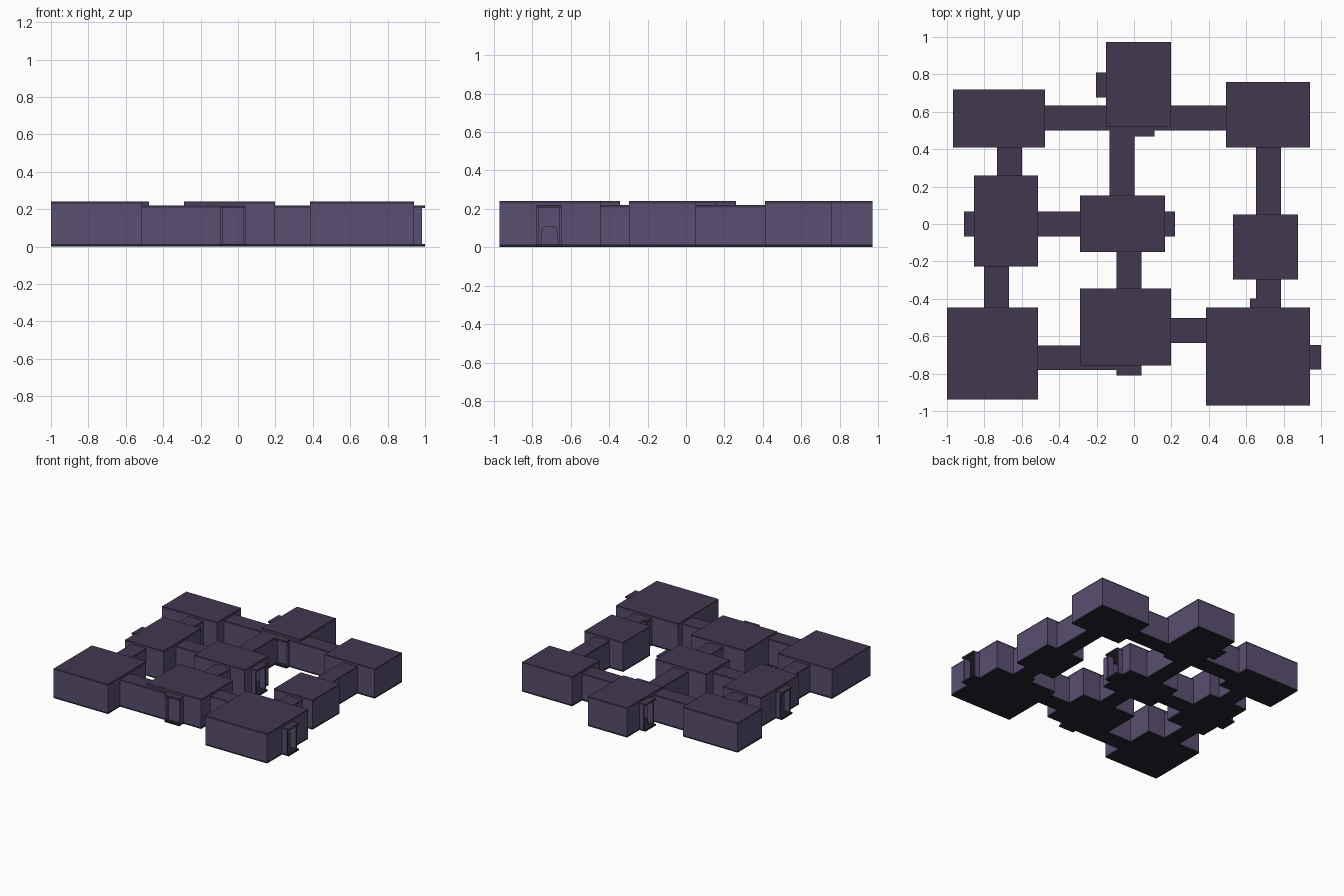
import bpy, bmesh, math

if "Cube" in bpy.data.objects:
    bpy.data.objects.remove(bpy.data.objects["Cube"])

DY = -0.007            # centring shift
T = 0.013              # wall / slab thickness
ROOM_H, HALL_H = 0.24, 0.22


def material(name, rgb):
    m = bpy.data.materials.new(name)
    m.diffuse_color = (*rgb, 1)
    m.use_nodes = True
    m.node_tree.nodes["Principled BSDF"].inputs["Base Color"].default_value = m.diffuse_color
    return m


WALL, ROOF, FLOOR = 0, 1, 2
MATS = [material("wall_stone", (0.10, 0.078, 0.16)),
        material("roof_stone", (0.055, 0.040, 0.078)),
        material("floor_stone", (0.016, 0.016, 0.030))]


def build(name, boxes):
    """One object from boxes (x0, x1, y0, y1, z0, z1, material)."""
    bm = bmesh.new()
    for x0, x1, y0, y1, z0, z1, mat in boxes:
        if x1 - x0 < 1e-4 or y1 - y0 < 1e-4:
            continue
        vs = bmesh.ops.create_cube(bm, size=1)["verts"]
        for v in vs:
            v.co = ((x0 + x1) / 2 + v.co.x * (x1 - x0),
                    (y0 + y1) / 2 + v.co.y * (y1 - y0) + DY,
                    (z0 + z1) / 2 + v.co.z * (z1 - z0))
        for f in {f for v in vs for f in v.link_faces}:
            f.material_index = mat
    me = bpy.data.meshes.new(name)
    bm.to_mesh(me)
    bm.free()
    for m in MATS:
        me.materials.append(m)
    ob = bpy.data.objects.new(name, me)
    bpy.context.collection.objects.link(ob)
    return ob


# Rooms: x0, x1, y0, y1
ROOMS = {
    "back_left_room": (-0.968, -0.476, 0.417, 0.727),
    "back_room": (-0.150, 0.198, 0.529, 0.979),
    "back_right_room": (0.492, 0.941, 0.417, 0.765),
    "left_room": (-0.856, -0.513, -0.219, 0.267),
    "centre_room": (-0.289, 0.166, -0.144, 0.160),
    "right_room": (0.529, 0.877, -0.289, 0.059),
    "front_left_room": (-1.000, -0.513, -0.439, -0.930),
    "front_room": (-0.289, 0.198, -0.749, -0.337),
    "front_right_room": (0.385, 0.941, -0.963, -0.439),
}
ROOMS = {k: (a, b, min(c, d), max(c, d)) for k, (a, b, c, d) in ROOMS.items()}

# Passages: axis, x0, x1, y0, y1, which ends are open porches (-1, 0, 1)
e = T
HALLS = {
    "back_hall": ("x", -0.476 - e, 0.492 + e, 0.508, 0.640, 0),
    "back_left_hall": ("y", -0.733, -0.599, 0.267 - e, 0.417 + e, 0),
    "back_right_hall": ("y", 0.652, 0.786, 0.059 - e, 0.417 + e, 0),
    "back_centre_hall": ("y", -0.130, 0.002, 0.160 - e, 0.529 + e, 0),
    "left_centre_hall": ("x", -0.513 - e, -0.289 + e, -0.059, 0.075, 0),
    "left_front_hall": ("y", -0.802, -0.668, -0.439 - e, -0.219 + e, 0),
    "centre_front_hall": ("y", -0.093, 0.039, -0.337 - e, -0.144 + e, 0),
    "front_left_hall": ("x", -0.513 - e, 0.037, -0.773, -0.642, 0),
    "front_right_hall": ("x", 0.198 - e, 0.385 + e, -0.628, -0.496, 0),
    "right_front_hall": ("y", 0.652, 0.786, -0.439 - e, -0.289 + e, 0),
    "back_room_side_porch": ("x", -0.203, -0.150 + e, 0.684, 0.818, -1),
    "back_room_inner_porch": ("y", -0.022, 0.110, 0.474, 0.529 + e, -1),
    "left_room_porch": ("x", -0.909, -0.856 + e, -0.059, 0.075, -1),
    "centre_room_porch": ("x", 0.166 - e, 0.219, -0.059, 0.075, 1),
    "front_room_porch": ("y", -0.093, 0.039, -0.803, -0.749 + e, -1),
    "front_right_side_porch": ("x", 0.941 - e, 1.000, -0.771, -0.640, 1),
    "front_right_inner_porch": ("y", 0.620, 0.752, -0.439 - e, -0.390, 1),
}


def wall(axis, a, b, c0, c1, gaps):
    """Wall running a..b along an axis, with doorways and lintels."""
    top, lintel = ROOM_H - T, HALL_H - T
    parts, pos = [], a
    for g0, g1 in sorted(gaps):
        g0, g1 = max(g0, pos), min(g1, b)
        if g1 <= g0:
            continue
        parts += [(pos, g0, T, top), (g0, g1, lintel, top)]
        pos = g1
    parts.append((pos, b, T, top))
    if axis == "x":
        return [(p, q, c0, c1, z0, z1, WALL) for p, q, z0, z1 in parts]
    return [(c0, c1, p, q, z0, z1, WALL) for p, q, z0, z1 in parts]


# Rooms: floor, roof and four walls opened where passages meet them
for name, (x0, x1, y0, y1) in ROOMS.items():
    boxes = [(x0, x1, y0, y1, 0, T, FLOOR),
             (x0, x1, y0, y1, ROOM_H - T, ROOM_H, ROOF)]
    for edge, c0 in ((x0, x0), (x1, x1 - T)):
        gaps = [(h[3] + T, h[4] - T) for h in HALLS.values()
                if h[0] == "x" and h[1] < edge < h[2] and h[3] < y1 and h[4] > y0]
        boxes += wall("y", y0, y1, c0, c0 + T, gaps)
    for edge, c0 in ((y0, y0), (y1, y1 - T)):
        gaps = [(h[1] + T, h[2] - T) for h in HALLS.values()
                if h[0] == "y" and h[3] < edge < h[4] and h[1] < x1 and h[2] > x0]
        boxes += wall("x", x0 + T, x1 - T, c0, c0 + T, gaps)
    build(name, boxes)

# Halls and porches: floor, roof and two side walls, set back at open ends
for name, (axis, x0, x1, y0, y1, end) in HALLS.items():
    boxes = [(x0, x1, y0, y1, 0, T, FLOOR),
             (x0, x1, y0, y1, HALL_H - T, HALL_H, ROOF)]
    lo, hi = (x0, x1) if axis == "x" else (y0, y1)
    lo += 0.015 * (end < 0)
    hi -= 0.015 * (end > 0)
    for c in ((y0, y1 - T) if axis == "x" else (x0, x1 - T)):
        span = (lo, hi, c, c + T) if axis == "x" else (c, c + T, lo, hi)
        boxes.append((*span, T, HALL_H - T, WALL))
    build(name, boxes)

# Round-topped block glimpsed through the side porch
bm = bmesh.new()
prof = [(-0.044, T), (0.044, T)] + [
    (0.044 * math.cos(i * math.pi / 6), 0.09 + 0.02 * math.sin(i * math.pi / 6))
    for i in range(7)]
face = bm.faces.new([bm.verts.new((0.64, -0.705 + DY + y, z)) for y, z in prof])
ext = bmesh.ops.extrude_face_region(bm, geom=[face])["geom"]
bmesh.ops.translate(bm, vec=(0.05, 0, 0),
                    verts=[v for v in ext if isinstance(v, bmesh.types.BMVert)])
bmesh.ops.recalc_face_normals(bm, faces=bm.faces)
me = bpy.data.meshes.new("arched_block")
bm.to_mesh(me)
bm.free()
me.materials.append(MATS[WALL])
bpy.context.collection.objects.link(bpy.data.objects.new("arched_block", me))
